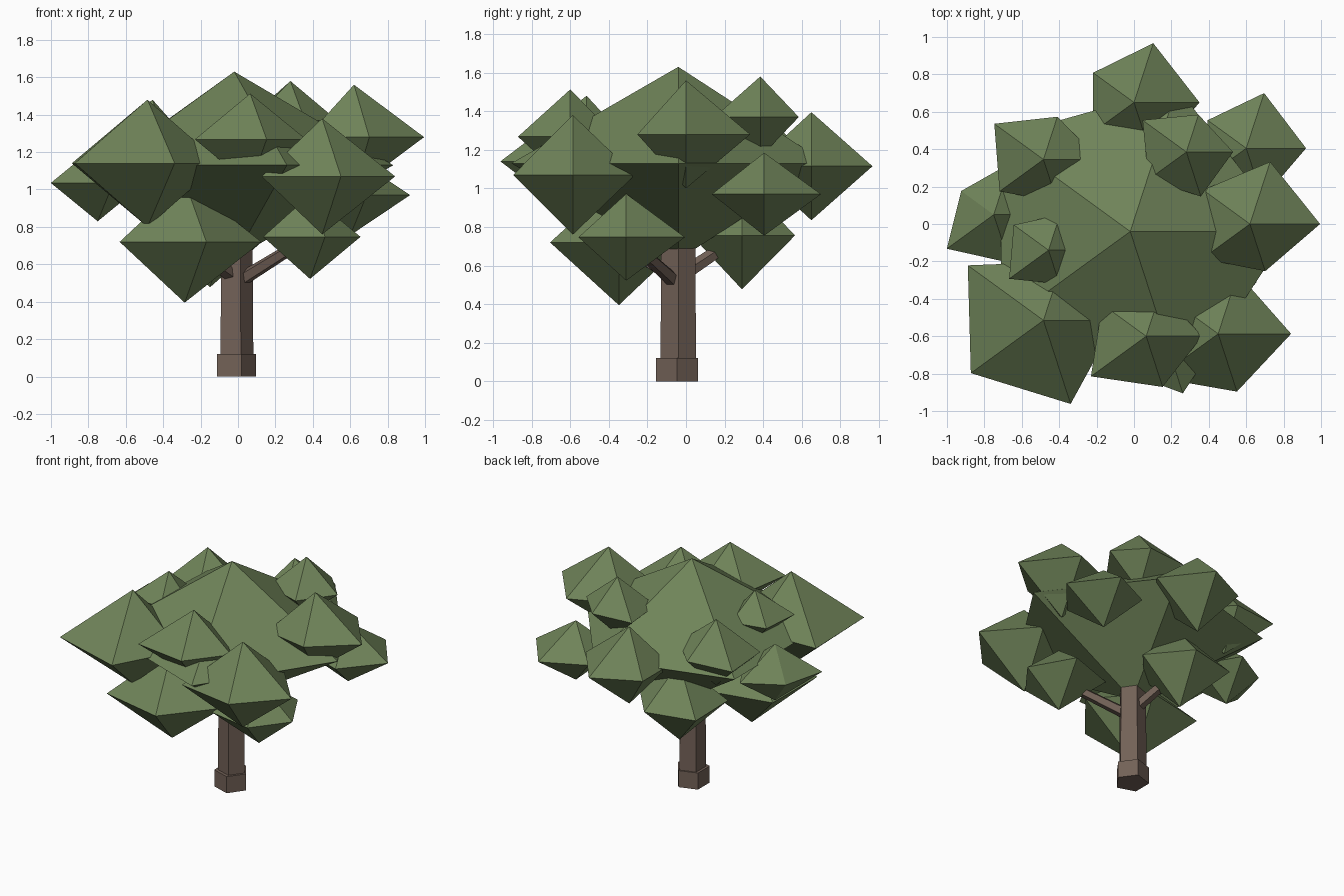
import bpy, bmesh
from math import cos, sin, tau
from mathutils import Vector

if "Cube" in bpy.data.objects:
    bpy.data.objects.remove(bpy.data.objects["Cube"])


def material(name, rgb):
    m = bpy.data.materials.new(name)
    m.diffuse_color = (*rgb, 1)
    m.use_nodes = True
    m.node_tree.nodes["Principled BSDF"].inputs["Base Color"].default_value = m.diffuse_color
    return m


LEAF = material("leaf_green", (0.16, 0.23, 0.10))
BARK = material("bark_brown", (0.17, 0.12, 0.095))


def build(name, bm, mat):
    bmesh.ops.recalc_face_normals(bm, faces=bm.faces)
    mesh = bpy.data.meshes.new(name)
    bm.to_mesh(mesh)
    bm.free()
    mesh.materials.append(mat)
    bpy.context.collection.objects.link(bpy.data.objects.new(name, mesh))


# Leaf clump: five-sided double pyramid with uneven corner radii
def clump(name, centre, h, radii):
    c = Vector(centre)
    bm = bmesh.new()
    top = bm.verts.new(c + Vector((0, 0, h)))
    low = bm.verts.new(c - Vector((0, 0, h)))
    ring = [bm.verts.new(c + Vector((r * cos(i * tau / 5), r * sin(i * tau / 5), 0)))
            for i, r in enumerate(radii)]
    for i in range(5):
        a, b = ring[i], ring[(i + 1) % 5]
        bm.faces.new((a, b, top))
        bm.faces.new((b, a, low))
    build(name, bm, LEAF)


# Five-sided wooden post between two points
def post(name, start, end, r0, r1):
    start, end = Vector(start), Vector(end)
    d = end - start
    turn = Vector((0, 0, 1)).rotation_difference(d)
    bm = bmesh.new()
    rings = []
    for p, r in ((start, r0), (end, r1)):
        rings.append([bm.verts.new(p + turn @ Vector((r * cos(i * tau / 5), r * sin(i * tau / 5), 0)))
                      for i in range(5)])
    for i in range(5):
        j = (i + 1) % 5
        bm.faces.new((rings[0][i], rings[0][j], rings[1][j], rings[1][i]))
    bm.faces.new(rings[0][::-1])
    bm.faces.new(rings[1])
    build(name, bm, BARK)


# Crown
clump("crown_core", (-0.02, -0.04, 1.13), 0.50, (0.85, 0.81, 0.86, 0.85, 0.91))
clump("clump_right", (0.62, 0.0, 1.28), 0.28, (0.375, 0.35, 0.31, 0.315, 0.265))
clump("clump_back_right", (0.60, 0.405, 0.97), 0.215, (0.32, 0.31, 0.255, 0.28, 0.285))
clump("clump_upper_back", (0.28, 0.385, 1.37), 0.21, (0.25, 0.21, 0.29, 0.25, 0.25))
clump("clump_back", (0.0, 0.65, 1.115), 0.28, (0.35, 0.333, 0.27, 0.27, 0.32))
clump("clump_back_left", (-0.484, 0.345, 1.22), 0.24, (0.30, 0.24, 0.325, 0.29, 0.24))
clump("clump_upper_left", (-0.457, -0.14, 1.30), 0.18, (0.16, 0.20, 0.23, 0.26, 0.19))
clump("clump_front_left", (-0.484, -0.515, 1.14), 0.34, (0.39, 0.33, 0.50, 0.48, 0.47))
clump("clump_left", (-0.75, 0.05, 1.035), 0.205, (0.25, 0.29, 0.215, 0.31, 0.27))
clump("clump_front", (0.065, -0.60, 1.268), 0.245, (0.30, 0.25, 0.29, 0.365, 0.285))
clump("clump_front_right", (0.45, -0.587, 1.07), 0.31, (0.39, 0.34, 0.36, 0.40, 0.325))
clump("clump_low_left", (-0.285, -0.348, 0.72), 0.325, (0.41, 0.36, 0.42, 0.43, 0.375))
clump("clump_low_right", (0.385, -0.31, 0.747), 0.225, (0.27, 0.32, 0.31, 0.31, 0.26))
clump("clump_low_back", (-0.15, 0.29, 0.757), 0.28, (0.32, 0.29, 0.33, 0.32, 0.275))

# Trunk, foot and branches
post("trunk", (-0.015, -0.04, 0.0), (-0.015, -0.04, 0.76), 0.098, 0.092)
post("trunk_foot", (-0.018, -0.046, 0.0), (-0.018, -0.046, 0.12), 0.115, 0.115)
post("branch_right", (0.02, -0.06, 0.52), (0.385, -0.31, 0.747), 0.04, 0.03)
post("branch_left", (-0.03, -0.07, 0.54), (-0.285, -0.348, 0.72), 0.04, 0.03)
post("branch_back", (-0.02, -0.02, 0.55), (-0.15, 0.29, 0.757), 0.04, 0.03)
